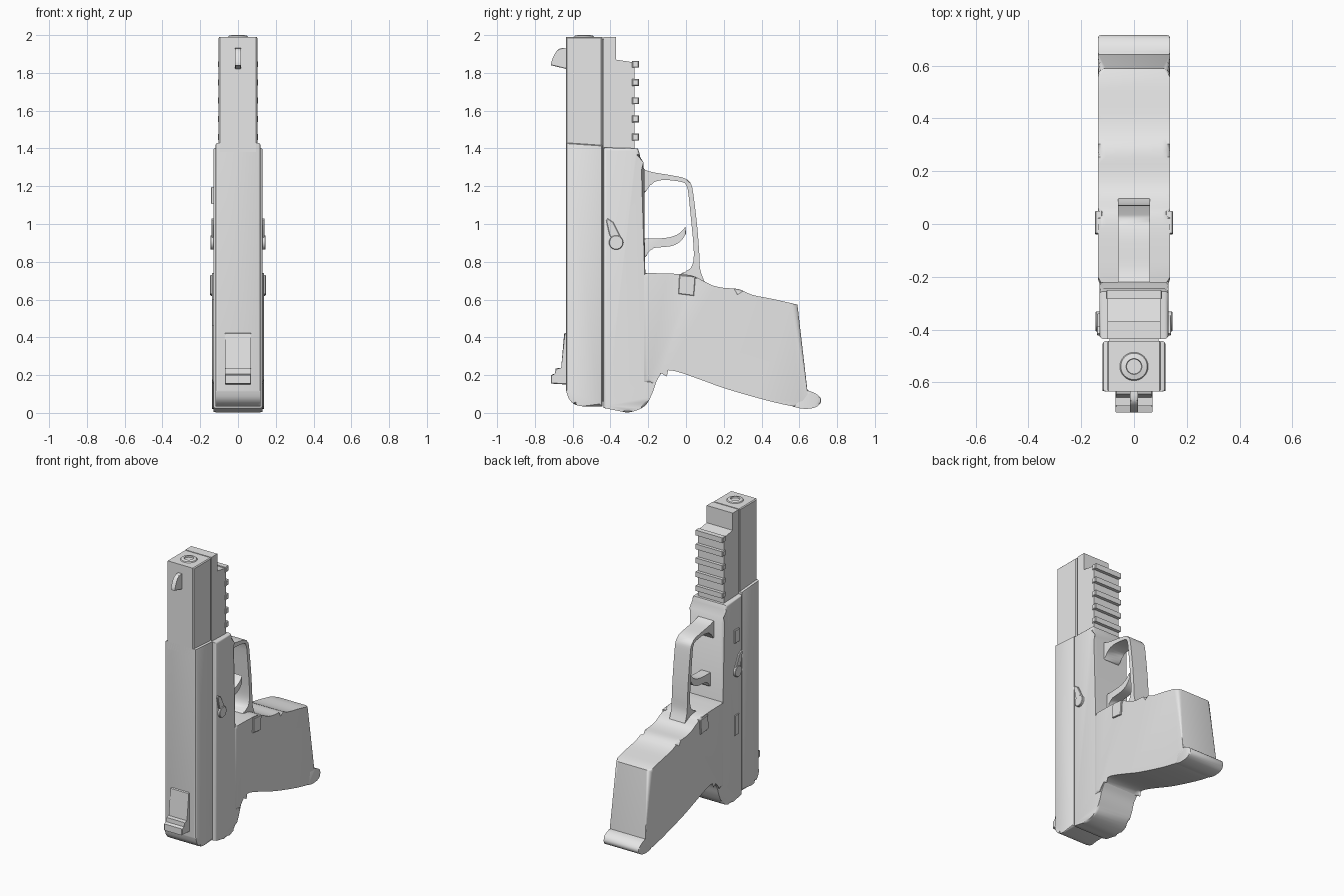
import bpy, bmesh, math

gray = bpy.data.materials.new("plain gray")
gray.diffuse_color = (0.8, 0.8, 0.8, 1)


def finish(bm, name):
    bmesh.ops.recalc_face_normals(bm, faces=bm.faces[:])
    me = bpy.data.meshes.new(name)
    bm.to_mesh(me)
    bm.free()
    me.materials.append(gray)
    ob = bpy.data.objects.new(name, me)
    bpy.context.collection.objects.link(ob)
    bpy.ops.object.select_all(action='DESELECT')
    ob.select_set(True)
    bpy.context.view_layer.objects.active = ob
    bpy.ops.object.shade_smooth_by_angle(angle=math.radians(35))
    return ob


def plate(name, pts, x0, x1, bevel=0.0, seg=1):
    """Extrude a (y, z) side profile from x0 to x1, rounding the two rims."""
    bm = bmesh.new()
    a = [bm.verts.new((x0, y, z)) for y, z in pts]
    b = [bm.verts.new((x1, y, z)) for y, z in pts]
    bm.faces.new(a)
    bm.faces.new(b[::-1])
    n = len(pts)
    for i in range(n):
        j = (i + 1) % n
        bm.faces.new((a[i], b[i], b[j], a[j]))
    if bevel:
        rims = [e for e in bm.edges if abs(e.verts[0].co.x - e.verts[1].co.x) < 1e-6]
        bmesh.ops.bevel(bm, geom=rims, offset=bevel, segments=seg, profile=0.5,
                        affect='EDGES', clamp_overlap=False)
    return finish(bm, name)


def solid(name, pts, half, bevel=0.0, seg=1):
    return plate(name, pts, -half, half, bevel, seg)


def rect(y0, y1, z0, z1):
    return [(y0, z0), (y1, z0), (y1, z1), (y0, z1)]


def smooth(pts, steps=4):
    """Open Catmull-Rom curve through the points."""
    p = [pts[0]] + pts + [pts[-1]]
    out = []
    for i in range(1, len(p) - 2):
        for s in range(steps):
            t = s / steps
            out.append(tuple(0.5 * (2 * b + (c - a) * t + (2 * a - 5 * b + 4 * c - d) * t * t
                                    + (3 * b - a - 3 * c + d) * t ** 3)
                             for a, b, c, d in zip(p[i - 1], p[i], p[i + 1], p[i + 2])))
    return out + [pts[-1]]


# Slide: narrow front half and wider rear half with a rounded heel
solid("slide_front", rect(-0.635, -0.443, 1.38, 1.99), 0.102, 0.006)
heel = smooth([(-0.635, 0.12), (-0.62, 0.075), (-0.59, 0.045), (-0.55, 0.035)])
solid("slide_rear", [(-0.635, 1.43)] + heel + [(-0.443, 0.033), (-0.443, 1.417)], 0.12, 0.014, 2)
solid("slide_groove_core", rect(-0.47, -0.41, 0.06, 1.98), 0.092)

# Muzzle ring
bm = bmesh.new()
rings = []
for r, z in ((0.057, 1.985), (0.05, 1.996), (0.03, 2.0), (0.028, 1.991)):
    rings.append([bm.verts.new((r * math.cos(k * math.tau / 32),
                                -0.54 + r * math.sin(k * math.tau / 32), z)) for k in range(32)])
for lo, hi in zip(rings, rings[1:]):
    for k in range(32):
        bm.faces.new((lo[k], lo[(k + 1) % 32], hi[(k + 1) % 32], hi[k]))
bm.faces.new(rings[-1])
finish(bm, "muzzle_ring")

# Frame with rounded tang
tang = smooth([(-0.13, 0.21), (-0.155, 0.17), (-0.18, 0.1), (-0.22, 0.035),
               (-0.30, 0.003), (-0.37, 0.013), (-0.436, 0.026)])
solid("frame", [(-0.436, 1.405), (-0.255, 1.4), (-0.245, 1.37), (-0.24, 1.32), (-0.22, 1.29),
                (-0.22, 0.24)] + tang, 0.131, 0.016, 3)

# Dust cover and accessory rail
solid("dust_cover", [(-0.436, 1.36), (-0.272, 1.36), (-0.272, 1.855), (-0.37, 1.87),
                     (-0.37, 1.99), (-0.436, 1.99)], 0.1)
for i in range(5):
    z = 1.46 + i * 0.0965
    solid("rail_tooth", rect(-0.285, -0.25, z - 0.018, z + 0.018), 0.106, 0.004)

# Grip and floor plate
belly = smooth([(-0.235, 0.74), (-0.10, 0.738), (0.02, 0.73), (0.08, 0.705), (0.14, 0.675),
                (0.20, 0.662), (0.28, 0.655), (0.35, 0.625), (0.46, 0.603), (0.59, 0.573)], 3)
strap = smooth([(0.60, 0.028), (0.45, 0.06), (0.22, 0.125), (0.08, 0.175), (-0.02, 0.21),
                (-0.08, 0.225), (-0.12, 0.22), (-0.155, 0.185), (-0.18, 0.15)], 3)
solid("grip", belly + [(0.645, 0.10), (0.65, 0.04)] + strap + [(-0.235, 0.15)], 0.137, 0.03, 4)
lip = smooth([(0.645, 0.12), (0.69, 0.10), (0.714, 0.075), (0.71, 0.048),
              (0.675, 0.026), (0.62, 0.022), (0.57, 0.032)])
solid("floor_plate", [(0.59, 0.125)] + lip, 0.137, 0.01, 2)

# Trigger guard loop
outer = smooth([(-0.23, 1.292), (-0.18, 1.275), (-0.08, 1.258), (-0.01, 1.243), (0.025, 1.215),
                (0.04, 1.15), (0.06, 0.98), (0.07, 0.85), (0.075, 0.76), (0.10, 0.69)])
inner = smooth([(-0.03, 0.70), (-0.025, 0.737), (0.015, 0.755), (0.038, 0.80), (0.04, 0.88),
                (0.025, 1.04), (0.008, 1.19), (-0.01, 1.218), (-0.07, 1.23), (-0.13, 1.232),
                (-0.18, 1.215), (-0.215, 1.17), (-0.23, 1.165)])
solid("trigger_guard", outer + inner, 0.06, 0.004)

# Trigger
blade = smooth([(-0.23, 0.922), (-0.12, 0.925), (-0.06, 0.938), (-0.025, 0.96), (-0.003, 0.985)])
blade += smooth([(0.0, 0.95), (-0.025, 0.912), (-0.07, 0.885), (-0.14, 0.876),
                 (-0.19, 0.868), (-0.21, 0.83), (-0.23, 0.825)])
solid("trigger", blade, 0.035, 0.006, 2)

# Sights
solid("front_sight", smooth([(-0.63, 1.93), (-0.67, 1.928), (-0.695, 1.90), (-0.712, 1.86),
                             (-0.714, 1.84)]) + [(-0.63, 1.82)], 0.015, 0.003)
solid("rear_sight", [(-0.63, 0.425), (-0.645, 0.42), (-0.657, 0.235), (-0.69, 0.235),
                     (-0.69, 0.205), (-0.715, 0.20), (-0.715, 0.155), (-0.63, 0.15)], 0.07, 0.004)

# Controls on both sides
pivot = [(-0.37 + 0.038 * math.cos(k * math.tau / 24), 0.902 + 0.038 * math.sin(k * math.tau / 24))
         for k in range(24)]
arm = [(-0.423, 1.02), (-0.415, 1.03), (-0.385, 1.01), (-0.345, 0.93), (-0.38, 0.91), (-0.405, 0.94)]
button = [(-0.035, 0.73), (0.05, 0.722), (0.042, 0.62), (-0.04, 0.63)]
for side, s in (("right", 1), ("left", -1)):
    plate(side + "_lever_pivot", pivot, s * 0.12, s * 0.146, 0.003)
    plate(side + "_lever_arm", arm, s * 0.12, s * 0.141, 0.003)
    plate(side + "_release_button", button, s * 0.12, s * 0.147, 0.003)

# Left side tabs
plate("left_upper_tab", rect(-0.39, -0.34, 1.105, 1.195), -0.142, -0.12, 0.003)
plate("left_lower_tab", rect(-0.39, -0.345, 0.46, 0.60), -0.137, -0.12, 0.002)
